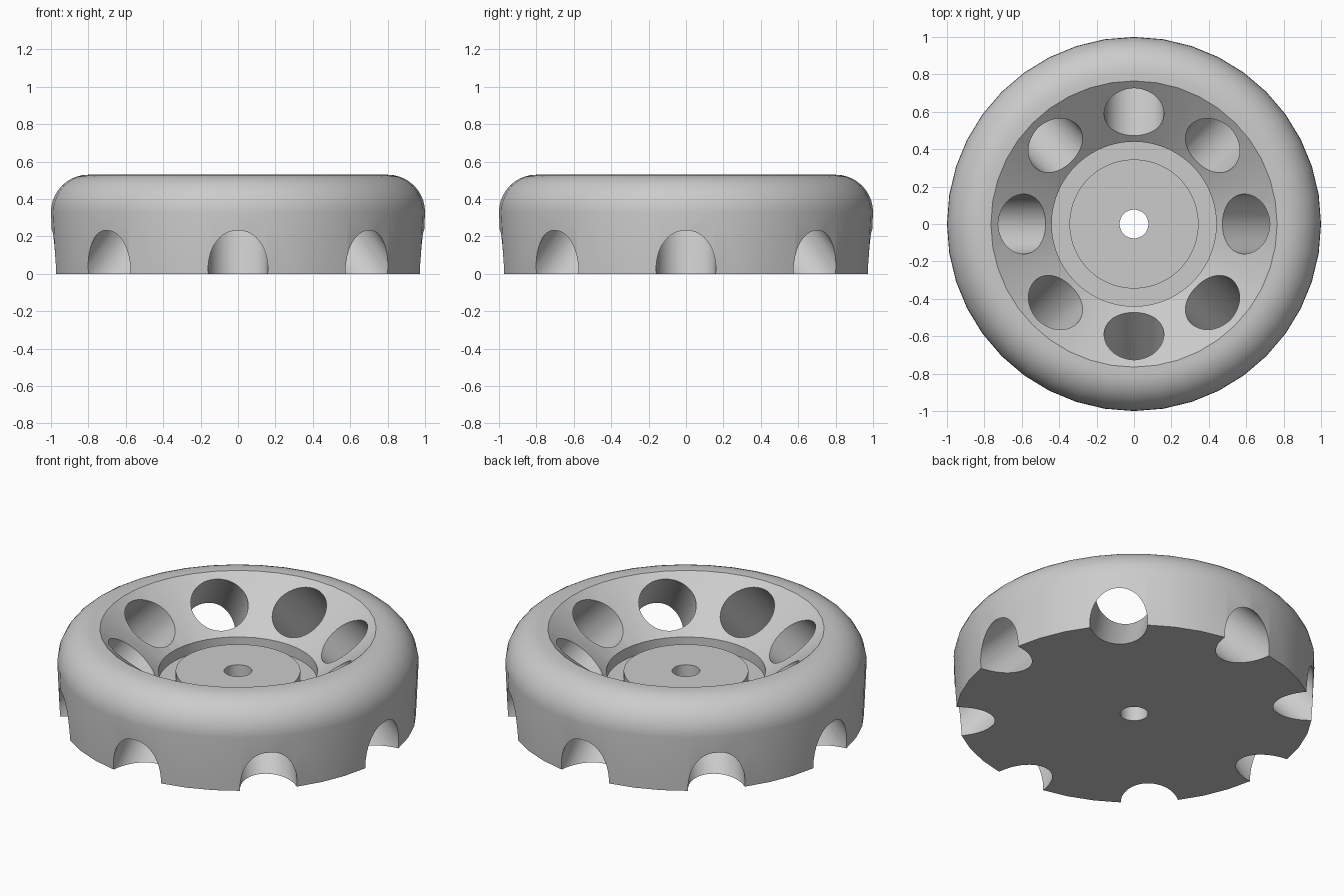
import bpy, bmesh
from math import pi, sin, cos, radians

cube = bpy.data.objects.get("Cube")
if cube:
    bpy.data.objects.remove(cube, do_unlink=True)

grey = bpy.data.materials.new("light grey")
grey.use_nodes = True
colour = (0.6, 0.6, 0.6, 1)
grey.diffuse_color = colour
for node in grey.node_tree.nodes:
    if node.type == 'BSDF_PRINCIPLED':
        node.inputs["Base Color"].default_value = colour


def lathe(name, profile, sides):
    """Revolve a closed (radius, height) outline around z."""
    bm = bmesh.new()
    rings = []
    for i in range(sides):
        a = 2 * pi * i / sides
        rings.append([bm.verts.new((r * cos(a), r * sin(a), z)) for r, z in profile])
    n = len(profile)
    for i in range(sides):
        here, after = rings[i], rings[(i + 1) % sides]
        for j in range(n):
            k = (j + 1) % n
            bm.faces.new((here[j], after[j], after[k], here[k]))
    bmesh.ops.recalc_face_normals(bm, faces=bm.faces)
    mesh = bpy.data.meshes.new(name)
    bm.to_mesh(mesh)
    bm.free()
    mesh.materials.append(grey)
    obj = bpy.data.objects.new(name, mesh)
    bpy.context.collection.objects.link(obj)
    return obj


def cut(target, cutter):
    """Subtract the cutter from the target, then discard it."""
    cutter.hide_render = True
    mod = target.modifiers.new("cut", 'BOOLEAN')
    mod.operation = 'DIFFERENCE'
    mod.solver = 'EXACT'
    mod.object = cutter
    bpy.context.view_layer.objects.active = target
    bpy.ops.object.modifier_apply(modifier=mod.name)
    bpy.data.objects.remove(cutter, do_unlink=True)


# Wheel body: flat base, rounded shoulder, dished face, flat hub with bore
shoulder = [(0.8 + 0.2 * cos(radians(t)), 0.33 + 0.2 * sin(radians(t)))
            for t in range(0, 91, 9)]
outline = ([(0.077, 0), (0.985, 0)] + shoulder
           + [(0.765, 0.53), (0.42, 0.259), (0.38, 0.275), (0.077, 0.275)])
wheel = lathe("wheel_body", outline, 40)

# Ring groove around the hub
groove = lathe("groove_cutter",
               [(0.345, 0.21), (0.44, 0.21), (0.44, 0.6), (0.345, 0.6)], 80)
cut(wheel, groove)

# Eight slanted round holes from the dish out through the lower rim
for i in range(8):
    a = i * pi / 4
    bpy.ops.mesh.primitive_cylinder_add(
        vertices=48, radius=0.16, depth=0.9,
        location=(0.8 * cos(a), 0.8 * sin(a), 0.2), rotation=(0, 3 * pi / 4, a))
    cutter = bpy.context.object
    cutter.data.materials.append(grey)
    cut(wheel, cutter)

# Smooth shading with sharp rims
bpy.ops.object.select_all(action='DESELECT')
wheel.select_set(True)
bpy.context.view_layer.objects.active = wheel
bpy.ops.object.shade_smooth_by_angle(angle=radians(30))
